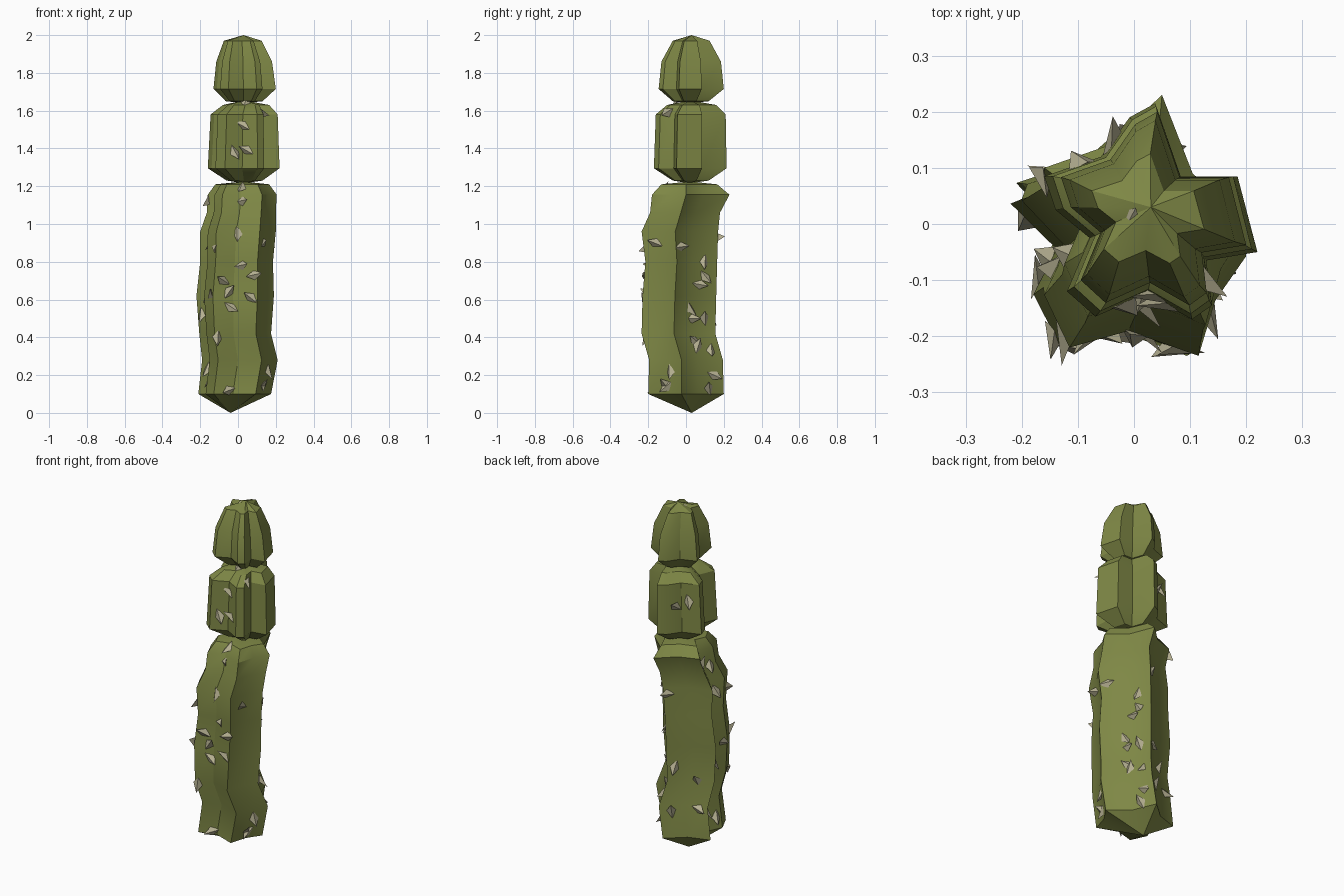
import bpy, bmesh, random, math
from mathutils import Vector
from mathutils.bvhtree import BVHTree

if "Cube" in bpy.data.objects:
    bpy.data.objects.remove(bpy.data.objects["Cube"])

random.seed(4)

def material(name, col):
    m = bpy.data.materials.new(name)
    m.diffuse_color = (*col, 1)
    m.use_nodes = True
    m.node_tree.nodes["Principled BSDF"].inputs["Base Color"].default_value = m.diffuse_color
    return m

green = material("cactus green", (0.21, 0.245, 0.06))
tan = material("spine tan", (0.47, 0.44, 0.29))

# Five-ribbed outlines: blunt ribs for the pads, shallow ribs for the trunk
PAD = [(-.16, .09), (-.14, .03), (-.08, -.02), (-.12, -.115), (-.07, -.16), (.02, -.12),
       (.10, -.165), (.135, -.14), (.125, -.06), (.215, -.045), (.18, .09), (.08, .09),
       (.035, .22), (-.01, .195), (-.06, .125)]
TRUNK = [(-.2, .07), (-.12, -.015), (-.16, -.10), (-.115, -.195), (-.01, -.165), (.115, -.21),
         (.145, -.11), (.2, -.03), (.09, .06), (.03, .2), (-.075, .11)]

def finish(bm, name, mat):
    bmesh.ops.recalc_face_normals(bm, faces=bm.faces)
    me = bpy.data.meshes.new(name)
    bm.to_mesh(me)
    bm.free()
    ob = bpy.data.objects.new(name, me)
    me.materials.append(mat)
    bpy.context.collection.objects.link(ob)
    return ob

def ribbed(name, outline, rings, bottom, top):
    """Loft the outline through rings (z, xmin, xmax, ymin, ymax), closed by two apexes."""
    xs, ys = zip(*outline)
    x0, x1, y0, y1 = min(xs), max(xs), min(ys), max(ys)
    bm = bmesh.new()
    loops = []
    for z, a, b, c, d in rings:
        loops.append([bm.verts.new((a + (x - x0) / (x1 - x0) * (b - a),
                                    c + (y - y0) / (y1 - y0) * (d - c), z)) for x, y in outline])
    n = len(outline)
    for lo, hi in zip(loops, loops[1:]):
        for i in range(n):
            j = (i + 1) % n
            bm.faces.new((lo[i], lo[j], hi[j], hi[i]))
    for loop, apex in ((loops[0], bottom), (loops[-1], top)):
        v = bm.verts.new(apex)
        for i in range(n):
            bm.faces.new((loop[i], loop[(i + 1) % n], v))
    ob = finish(bm, name, green)
    bpy.ops.object.select_all(action='DESELECT')
    ob.select_set(True)
    bpy.context.view_layer.objects.active = ob
    bpy.ops.object.shade_smooth_by_angle(angle=math.radians(30))
    return ob

# Trunk and the two stacked pads
trunk = ribbed("trunk", TRUNK, [
    (.10, -.21, .175, -.20, .20), (.28, -.19, .21, -.195, .195), (.42, -.205, .175, -.235, .155),
    (.62, -.22, .19, -.23, .16), (.80, -.20, .185, -.215, .165), (.96, -.20, .20, -.235, .17),
    (1.06, -.165, .20, -.19, .18), (1.155, -.16, .205, -.18, .23), (1.21, -.12, .165, -.13, .165)],
    (-.04, .03, .0), (.03, .02, 1.225))
middle = ribbed("middle_pad", PAD, [
    (1.23, -.06, .13, -.07, .12), (1.295, -.16, .22, -.17, .215), (1.58, -.145, .21, -.16, .21),
    (1.63, -.08, .165, -.1, .16)], (.03, .02, 1.215), (.03, .02, 1.655))
upper = ribbed("top_pad", PAD, [
    (1.65, -.065, .13, -.07, .12), (1.715, -.13, .2, -.145, .2), (1.86, -.115, .18, -.13, .185),
    (1.97, -.075, .125, -.07, .125)], (.03, .02, 1.64), (.03, .03, 2.0))

# Spine spots: (direction looked along, (offset to the viewer's right, height))
SPOTS = {
    (0, 1): [(-.16, 1.12), (.02, 1.19), (.02, 1.12), (0, .95), (-.12, .87), (.02, .78), (.09, .73),
             (-.08, .7), (.07, .61), (-.14, .63), (-.05, .64), (-.04, .56), (-.19, .52), (-.11, .4),
             (.13, .15), (-.05, .12), (-.16, .23), (.03, 1.52), (.05, 1.39), (-.02, 1.38)],
    (-1, 0): [(-.16, .9), (-.03, .88), (.1, .72), (.07, .68), (.03, .5), (.06, .35), (.13, .33),
              (-.08, .22), (-.1, .14), (.12, .13), (-.1, 1.59)],
    (1, -1): [(-.12, .93), (.15, .9), (.12, 1.05), (.19, .6), (-.08, .5), (.04, .42), (.04, .27),
              (-.1, .25), (.15, .17), (-.08, 1.45), (-.01, 1.48)],
    (-1, -1): [(.03, .8), (-.04, .55), (.04, .5), (-.02, .38), (.07, .2)],
}
deps = bpy.context.evaluated_depsgraph_get()
trees = [BVHTree.FromObject(o, deps) for o in (trunk, middle, upper)]
bm = bmesh.new()

def spine(p, n):
    """Broad three-sided thorn leaning off the surface."""
    t = n.orthogonal().normalized()
    s = n.cross(t)
    a = random.uniform(0, math.tau)
    lean = t * math.cos(a) + s * math.sin(a)
    side = n.cross(lean)
    tip = bm.verts.new(p + n * .03 + lean * .042)
    base = [bm.verts.new(q) for q in (p + side * .027 + lean * .004 - n * .003,
                                      p - side * .027 - n * .003,
                                      p - lean * .04 + n * .002)]
    bm.faces.new(base)
    for i in range(3):
        bm.faces.new((base[i], base[(i + 1) % 3], tip))

for d, spots in SPOTS.items():
    look = Vector((*d, 0)).normalized()
    right = look.cross(Vector((0, 0, 1)))
    for off, z in spots:
        start = right * off + Vector((0, 0, z)) - look
        hits = [h for h in (t.ray_cast(start, look) for t in trees) if h[0]]
        if hits:
            h = min(hits, key=lambda h: h[3])
            spine(h[0], h[1] if h[1].dot(look) < 0 else -h[1])
# Spines on the crown and in the upper neck
spine(Vector((-.01, .0, 1.967)), Vector((-.2, -.2, .95)).normalized())
spine(Vector((.04, -.05, 1.64)), Vector((0, -.7, .7)).normalized())
for v in bm.verts:
    v.co.z = min(v.co.z, 1.998)

spines = finish(bm, "spines", tan)
